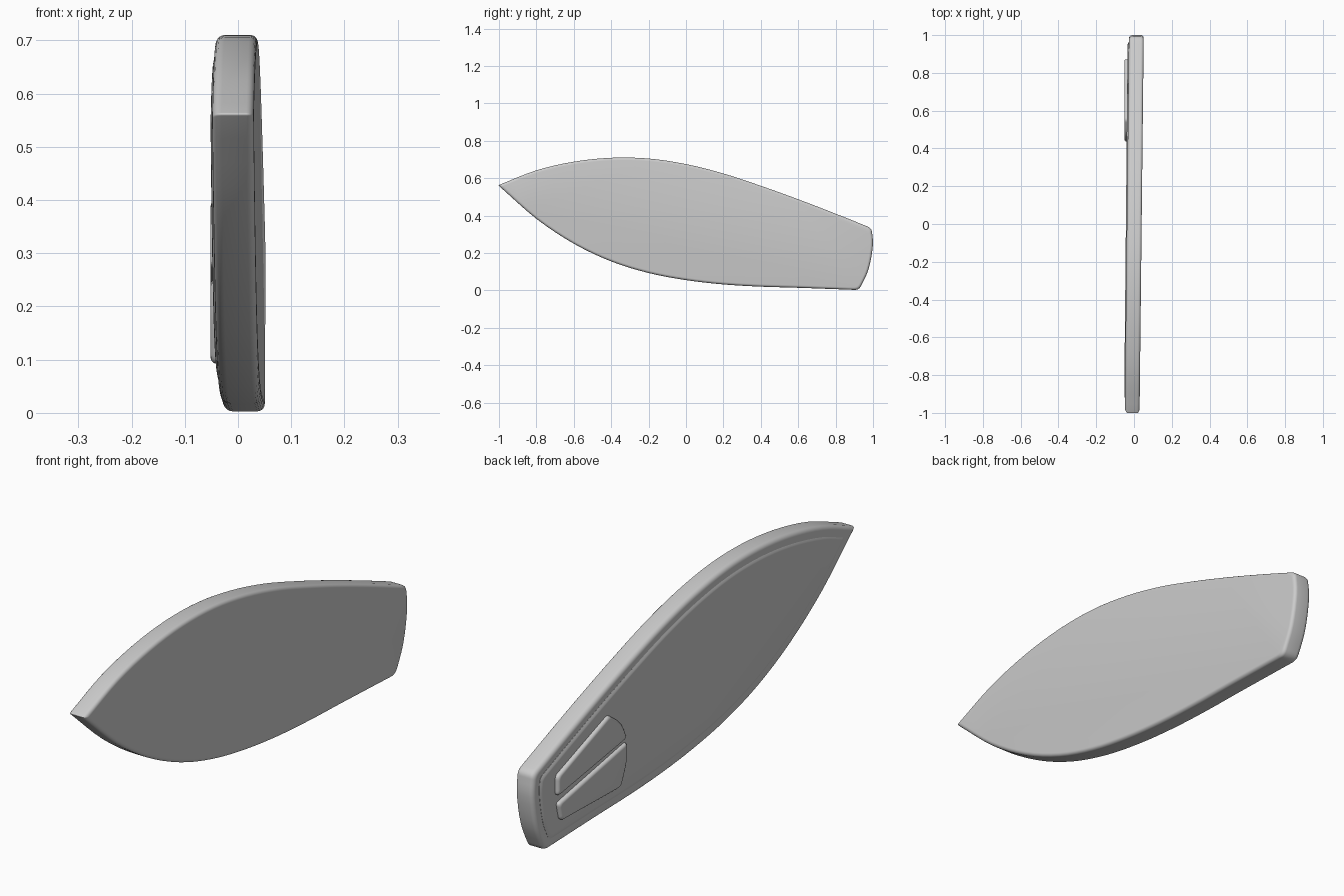
import bpy, bmesh, math
from mathutils import Vector

if "Cube" in bpy.data.objects:
    bpy.data.objects.remove(bpy.data.objects["Cube"])

# Outlines are (y, z), clockwise, as curve pieces that meet at corners
HULL = [
    [(-1.004, .562), (-.8, .642), (-.6, .688), (-.4, .709), (-.2, .705), (0, .675),
     (.2, .625), (.4, .559), (.6, .487), (.8, .41)],
    [(.992, .333), (.999, .24), (.975, .11)],
    [(.925, .002), (.6, .014), (.4, .02), (.2, .032), (0, .055), (-.2, .093),
     (-.4, .155), (-.6, .25), (-.8, .383)],
]
UPPER_PAD = [[(.55, .405)], [(.872, .285)], [(.872, .205)], [(.436, .272), (.475, .345)]]
LOWER_PAD = [[(.436, .257)], [(.868, .175)], [(.85, .1)], [(.475, .092), (.44, .18)]]


def offset(points, d):
    """Mitred inward offset of a clockwise polygon."""
    out, n = [], len(points)
    for i, p in enumerate(points):
        a = (p - points[i - 1]).normalized()
        b = (points[(i + 1) % n] - p).normalized()
        na, nb = Vector((a.y, -a.x)), Vector((b.y, -b.x))
        out.append(p + (na + nb) * d / (1 + na.dot(nb)))
    return out


def spline(pts, sub=4):
    """Smooth curve through the points, without its last point."""
    ext = [2 * pts[0] - pts[1]] + pts + [2 * pts[-1] - pts[-2]]
    out = []
    for i in range(1, len(ext) - 2):
        a, b, c, d = ext[i - 1:i + 3]
        for k in range(sub):
            t = k / sub
            out.append(.5 * (2 * b + (c - a) * t + (2 * a - 5 * b + 4 * c - d) * t * t
                             + (3 * b - a - 3 * c + d) * t ** 3))
    return out


def ring(pieces, inset, cuts):
    """Inset outline with splined sides and rounded corners."""
    flat = offset([Vector(p) for piece in pieces for p in piece], inset)
    pts, corners, i = [], {}, 0
    for piece, cut in zip(pieces, cuts):
        seg = flat[i:i + len(piece)]
        i += len(piece)
        corners[len(pts)] = cut
        pts += spline(seg + [flat[i % len(flat)]])
    out = []
    for j, p in enumerate(pts):
        if j not in corners:
            out.append(p)
            continue
        a, b = pts[j - 1] - p, pts[(j + 1) % len(pts)] - p
        a *= min(.8, corners[j] / a.length)
        b *= min(.8, corners[j] / b.length)
        for k in range(6):
            t = k / 5
            out.append(p + a * (1 - t) ** 2 + b * t * t)
    return out


def loft(name, pieces, profile, cuts, lean):
    """Stack inset rings along x; lean shifts x with y."""
    bm = bmesh.new()
    rings = [[bm.verts.new((x + lean * p.x, p.x, p.y)) for p in ring(pieces, inset, cuts)]
             for inset, x in profile]
    for r, s in zip(rings, rings[1:]):
        for i in range(len(r)):
            bm.faces.new((r[i - 1], r[i], s[i], s[i - 1]))
    bm.faces.new(rings[0])
    bm.faces.new(rings[-1])
    bmesh.ops.recalc_face_normals(bm, faces=bm.faces)
    mesh = bpy.data.meshes.new(name)
    bm.to_mesh(mesh)
    bm.free()
    ob = bpy.data.objects.new(name, mesh)
    bpy.context.collection.objects.link(ob)
    bpy.ops.object.select_all(action='DESELECT')
    ob.select_set(True)
    bpy.context.view_layer.objects.active = ob
    bpy.ops.object.shade_smooth_by_angle(angle=math.radians(40))
    return ob


def arc(x, r, side, steps=5):
    """Quarter-round profile running from the rim onto a flat face at x."""
    out = []
    for k in range(steps + 1):
        t = k / steps * math.pi / 2
        out.append((r * (1 - math.cos(t)), x - side * r * (1 - math.sin(t))))
    return out


# Board body with rounded rim
loft("board_body", HULL, arc(.0405, .014, 1)[::-1] + arc(-.038, .018, -1),
     (.006, .025, .025), .011)

# Raised deck panel, with a soft step
loft("deck_panel", HULL,
     [(.036, -.02), (.037, -.0375), (.042, -.0395), (.047, -.042), (.053, -.043)],
     (.006, .02, .02), .0095)

# Two tail grip pads
for name, outline in (("upper_grip_pad", UPPER_PAD), ("lower_grip_pad", LOWER_PAD)):
    loft(name, outline, [(0, -.01), (0, -.036)] + arc(-.0515, .012, -1),
         (.015,) * 4, 0)
